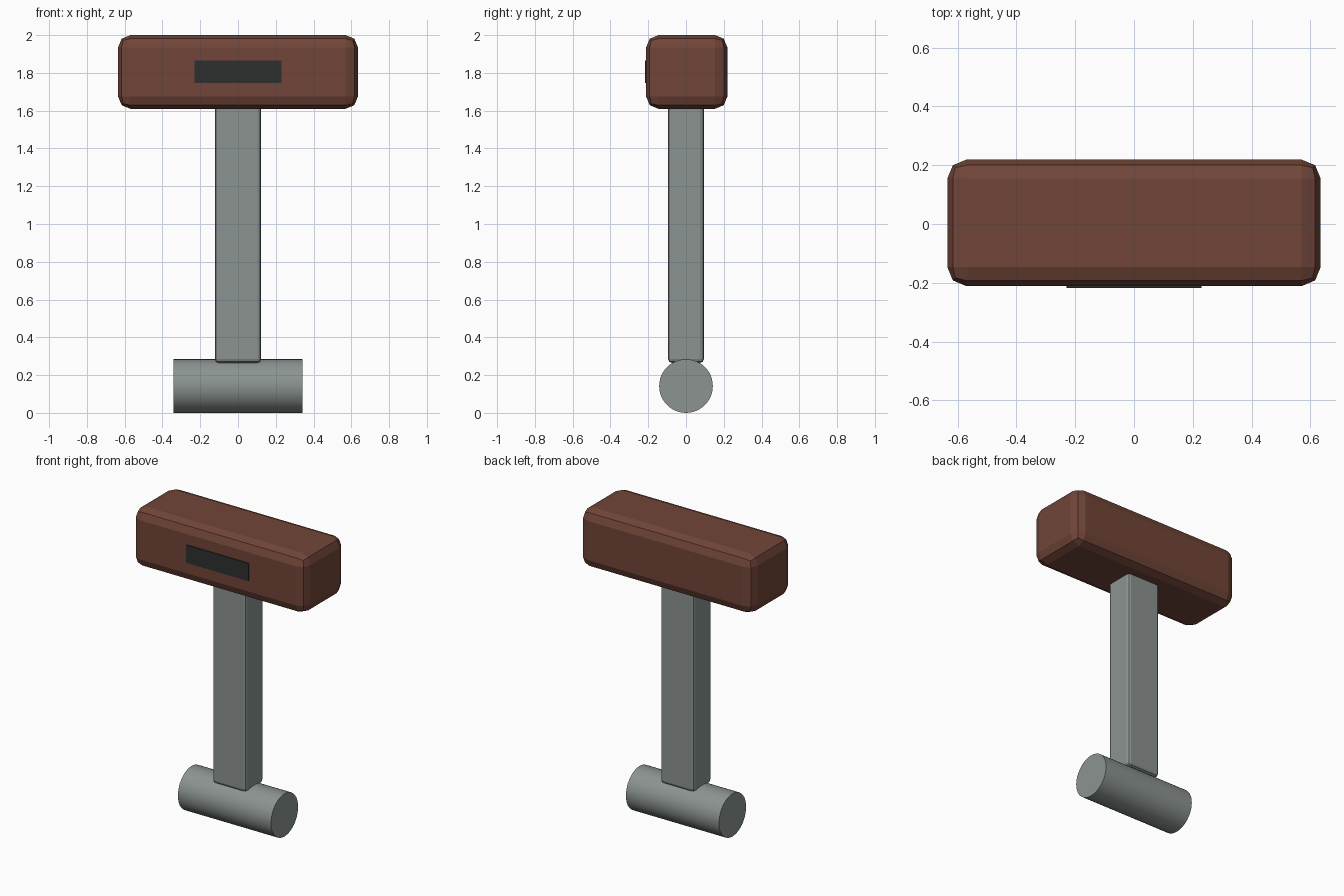
import bpy
import bmesh
import math
from mathutils import Matrix

cube = bpy.data.objects.get("Cube")
if cube:
    bpy.data.objects.remove(cube, do_unlink=True)


def make_material(name, rgb):
    mat = bpy.data.materials.new(name)
    mat.use_nodes = True
    color = (*rgb, 1.0)
    mat.diffuse_color = color
    mat.node_tree.nodes["Principled BSDF"].inputs["Base Color"].default_value = color
    return mat


def add_part(name, bm, mat, location):
    mesh = bpy.data.meshes.new(name)
    bm.to_mesh(mesh)
    bm.free()
    mesh.materials.append(mat)
    obj = bpy.data.objects.new(name, mesh)
    obj.location = location
    bpy.context.collection.objects.link(obj)
    return obj


def add_box(name, size, location, mat, bevel=0.0):
    bm = bmesh.new()
    bmesh.ops.create_cube(bm, size=1.0)
    bmesh.ops.scale(bm, vec=size, verts=bm.verts)
    obj = add_part(name, bm, mat, location)
    if bevel:
        mod = obj.modifiers.new("Rounded edges", 'BEVEL')
        mod.width = bevel
        mod.segments = 2
    return obj


wood = make_material("reddish brown", (0.165, 0.06, 0.04))
metal = make_material("cool grey", (0.26, 0.295, 0.285))
dark = make_material("charcoal", (0.026, 0.028, 0.028))

# Upper block with its thin front plate
add_box("top_block", (1.27, 0.43, 0.39), (0, 0.004, 1.805), wood, 0.065)
add_box("front_plate", (0.46, 0.02, 0.118), (0, -0.207, 1.806), dark)

# Upright post, sunk into the block
add_box("post", (0.245, 0.19, 1.42), (0, 0, 0.975), metal, 0.02)

# Horizontal round bar at the base
bm = bmesh.new()
bmesh.ops.create_cone(bm, cap_ends=True, segments=48, radius1=0.142, radius2=0.142,
                      depth=0.684, matrix=Matrix.Rotation(math.pi / 2, 4, 'Y'))
bar = add_part("base_bar", bm, metal, (0, 0, 0.142))
bpy.context.view_layer.objects.active = bar
bar.select_set(True)
bpy.ops.object.shade_smooth_by_angle(angle=math.radians(30))
